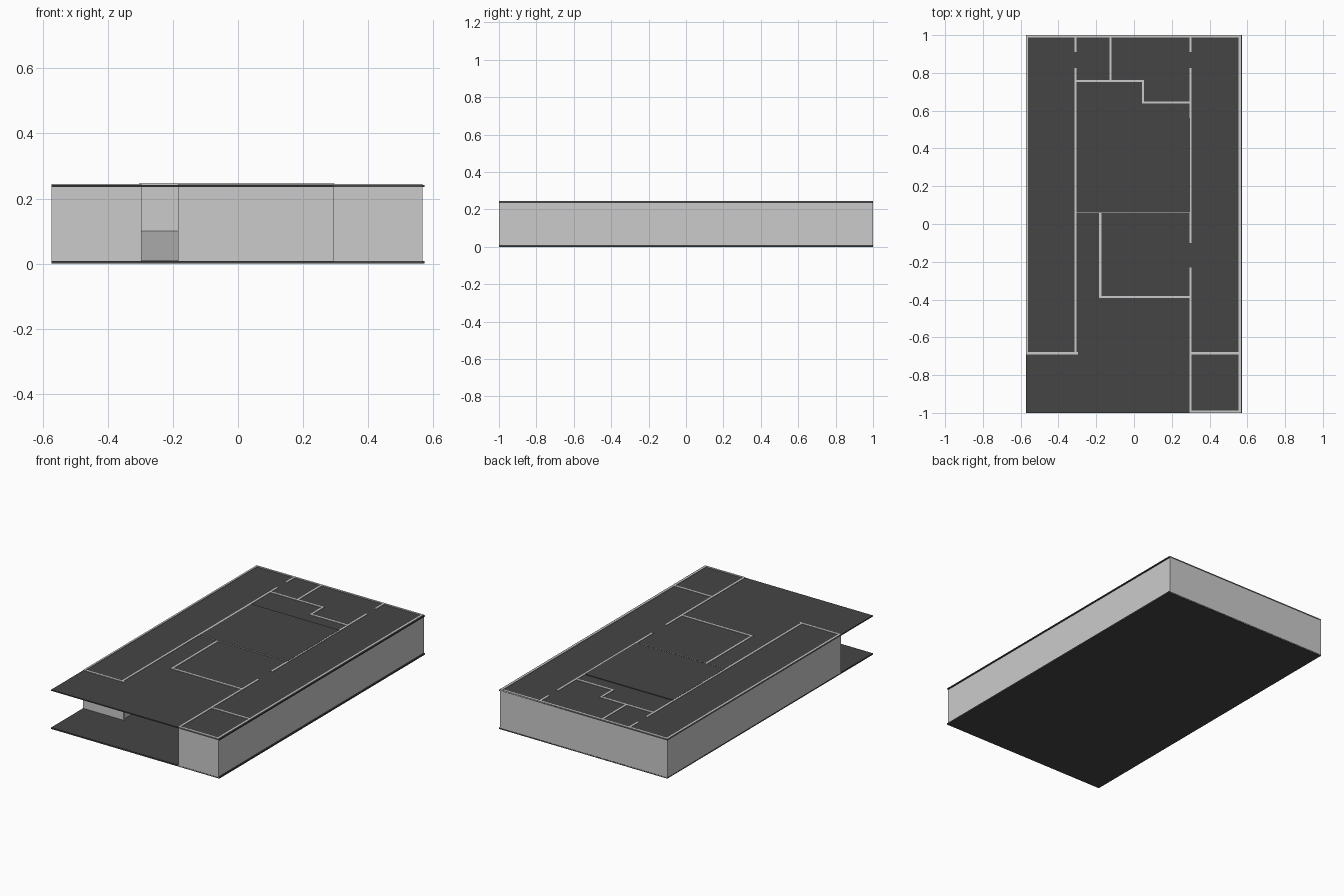
import bpy, bmesh

if "Cube" in bpy.data.objects:
    bpy.data.objects.remove(bpy.data.objects["Cube"])

dark = bpy.data.materials.new("dark_slab")
dark.diffuse_color = (0.06, 0.06, 0.06, 1)
dark.use_nodes = True
dark.node_tree.nodes["Principled BSDF"].inputs["Base Color"].default_value = dark.diffuse_color

T = 0.006            # half wall thickness
Z0, Z1 = 0.001, 0.245  # wall bottom and top


def box(name, x0, x1, y0, y1, z0, z1, mat=None):
    me = bpy.data.meshes.new(name)
    bm = bmesh.new()
    bmesh.ops.create_cube(bm, size=1)
    for v in bm.verts:
        v.co.x = x0 if v.co.x < 0 else x1
        v.co.y = y0 if v.co.y < 0 else y1
        v.co.z = z0 if v.co.z < 0 else z1
    bm.to_mesh(me)
    bm.free()
    ob = bpy.data.objects.new(name, me)
    bpy.context.collection.objects.link(ob)
    if mat:
        me.materials.append(mat)
    return ob


def wall_x(name, y, x0, x1):
    box(name, x0 - T, x1 + T, y - T, y + T, Z0, Z1)


def wall_y(name, x, y0, y1):
    box(name, x - T, x + T, y0, y1, Z0, Z1)


# Floor, ceiling and raised roof panel
box("floor_slab", -0.573, 0.573, -1, 1, 0, 0.009, dark)
box("ceiling_slab", -0.573, 0.573, -1, 1, 0.235, 0.242, dark)
box("roof_panel", -0.304, 0.296, 0.06, 0.562, 0.242, 0.246, dark)

# Outer walls
wall_y("outer_wall_left", -0.567, -0.685, 1)
wall_y("outer_wall_right", 0.56, -1, 1)
wall_x("outer_wall_back", 0.994, -0.567, 0.56)
wall_x("front_wall_left", -0.684, -0.567, -0.302)
wall_x("front_wall_right", -0.994, 0.299, 0.56)

# Long inner walls, broken by doorways
for i, (a, b) in enumerate([(0.91, 0.99), (-0.684, 0.825)]):
    wall_y(f"left_corridor_wall_{i}", -0.31, a, b)
for i, (a, b) in enumerate([(0.91, 0.99), (-0.10, 0.825), (-1, -0.23)]):
    wall_y(f"right_corridor_wall_{i}", 0.299, a, b)

# Room partitions
wall_x("side_room_divider", -0.684, 0.299, 0.56)
wall_y("back_room_divider", -0.125, 0.757, 0.99)
wall_x("back_room_wall_left", 0.757, -0.31, 0.048)
wall_y("back_room_step", 0.048, 0.643, 0.757)
wall_x("back_room_wall_right", 0.643, 0.048, 0.299)
wall_x("hall_wall", 0.063, -0.31, 0.299)
wall_y("inner_room_side", -0.178, -0.386, 0.063)
wall_x("inner_room_front", -0.386, -0.178, 0.299)

# Ramp in the passage beside the inner room
ramp = box("passage_ramp", -0.304, -0.184, -0.386, 0.057, 0.009, 0.10)
for v in ramp.data.vertices:
    if v.co.y < -0.3 and v.co.z > 0.05:
        v.co.z = 0.010
